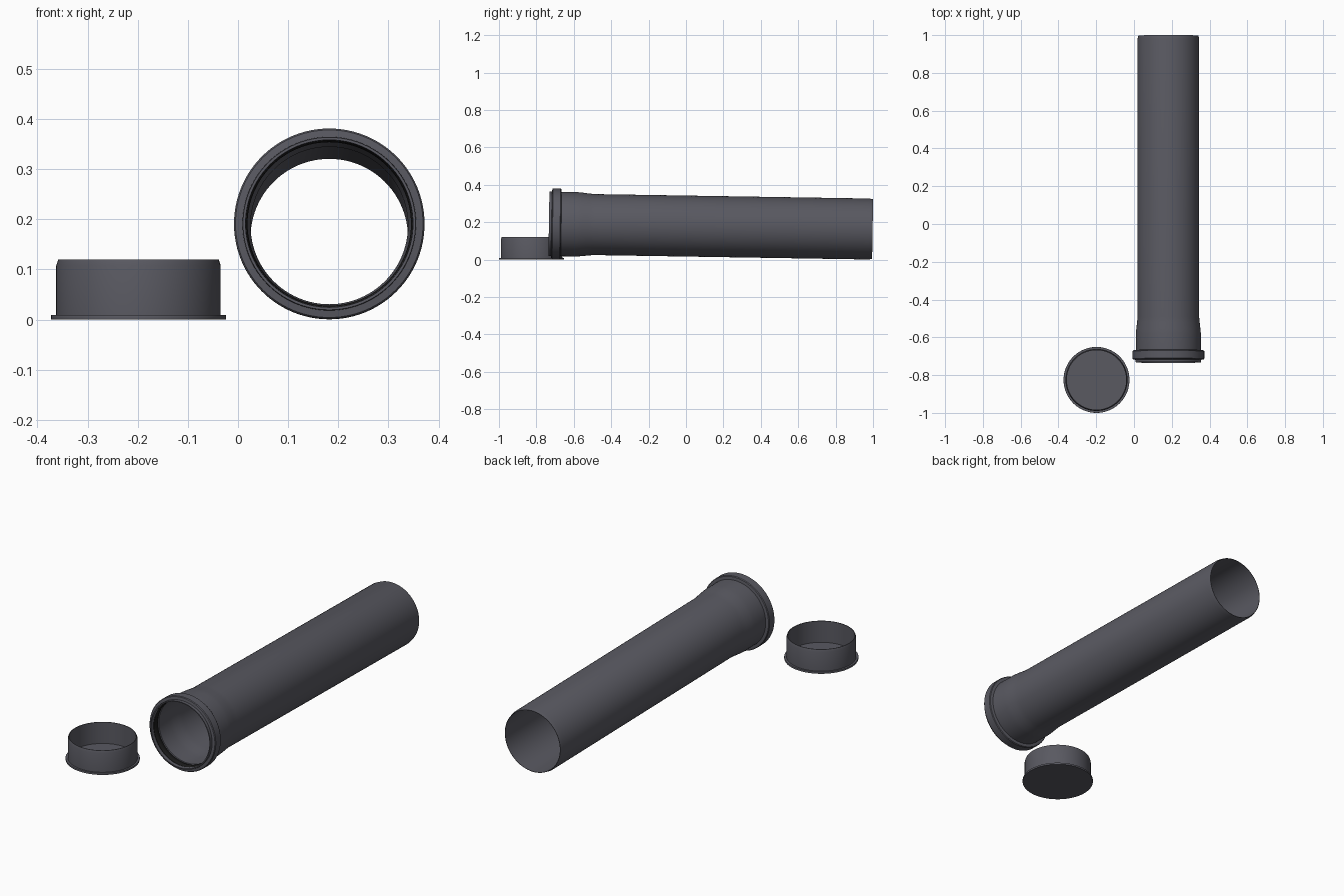
import bpy, bmesh, math

if "Cube" in bpy.data.objects:
    bpy.data.objects.remove(bpy.data.objects["Cube"])

SEGMENTS = 96


def material(name, color):
    mat = bpy.data.materials.new(name)
    mat.diffuse_color = color
    mat.use_nodes = True
    mat.node_tree.nodes["Principled BSDF"].inputs["Base Color"].default_value = mat.diffuse_color
    return mat


def lathe(name, profile, mat, location, tilt=0.0, closed=True):
    """Spin (radius, height) points around the local z axis."""
    bm = bmesh.new()
    verts = [bm.verts.new((r, 0, h)) for r, h in profile]
    pairs = list(zip(verts, verts[1:]))
    if closed:
        pairs.append((verts[-1], verts[0]))
    edges = [bm.edges.new(p) for p in pairs]
    bmesh.ops.spin(bm, geom=verts + edges, cent=(0, 0, 0), axis=(0, 0, 1),
                   angle=math.tau, steps=SEGMENTS, use_duplicate=False)
    bmesh.ops.remove_doubles(bm, verts=bm.verts, dist=1e-5)
    bmesh.ops.recalc_face_normals(bm, faces=bm.faces)
    mesh = bpy.data.meshes.new(name)
    bm.to_mesh(mesh)
    bm.free()
    obj = bpy.data.objects.new(name, mesh)
    bpy.context.collection.objects.link(obj)
    obj.location = location
    obj.rotation_euler.x = tilt
    mesh.materials.append(mat)
    bpy.ops.object.select_all(action='DESELECT')
    obj.select_set(True)
    bpy.context.view_layer.objects.active = obj
    bpy.ops.object.shade_smooth_by_angle(angle=math.radians(30))
    return obj


plastic = material("dark_grey_plastic", (0.1, 0.1, 0.12, 1))
rubber = material("black_rubber", (0.01, 0.01, 0.01, 1))

# Pipe rests on its socket collar and far end, so its axis dips slightly
SLOPE = math.atan(0.0161)
MOUTH = (0.182, -0.733, 0.1913)
TILT = -math.pi / 2 - SLOPE
LENGTH = 1.731

outer = [(0.172, 0.0), (0.173, 0.003), (0.173, 0.014), (0.187, 0.016),
         (0.190, 0.020), (0.190, 0.060), (0.187, 0.064), (0.172, 0.066),
         (0.172, 0.150), (0.170, 0.175), (0.166, 0.210), (0.163, 0.240),
         (0.163, LENGTH - 0.018), (0.159, LENGTH)]
inner = [(0.157, LENGTH), (0.157, 0.240), (0.160, 0.210), (0.164, 0.175),
         (0.166, 0.150), (0.166, 0.062), (0.184, 0.058), (0.184, 0.022),
         (0.166, 0.018), (0.167, 0.0)]
lathe("pipe", outer + inner, plastic, MOUTH, TILT)

# Rubber seal seated in the collar groove
seal = [(0.183, 0.023), (0.168, 0.023), (0.163, 0.034), (0.163, 0.044),
        (0.168, 0.057), (0.183, 0.057)]
lathe("seal_ring", seal, rubber, MOUTH, TILT)

# End cap: flanged closed bottom, open chamfered rim
cap = [(0, 0), (0.174, 0), (0.1745, 0.002), (0.1745, 0.008), (0.174, 0.009),
       (0.164, 0.009), (0.164, 0.108), (0.160, 0.120), (0.157, 0.120),
       (0.157, 0.009), (0, 0.009)]
lathe("end_cap", cap, plastic, (-0.1985, -0.8255, 0), closed=False)
